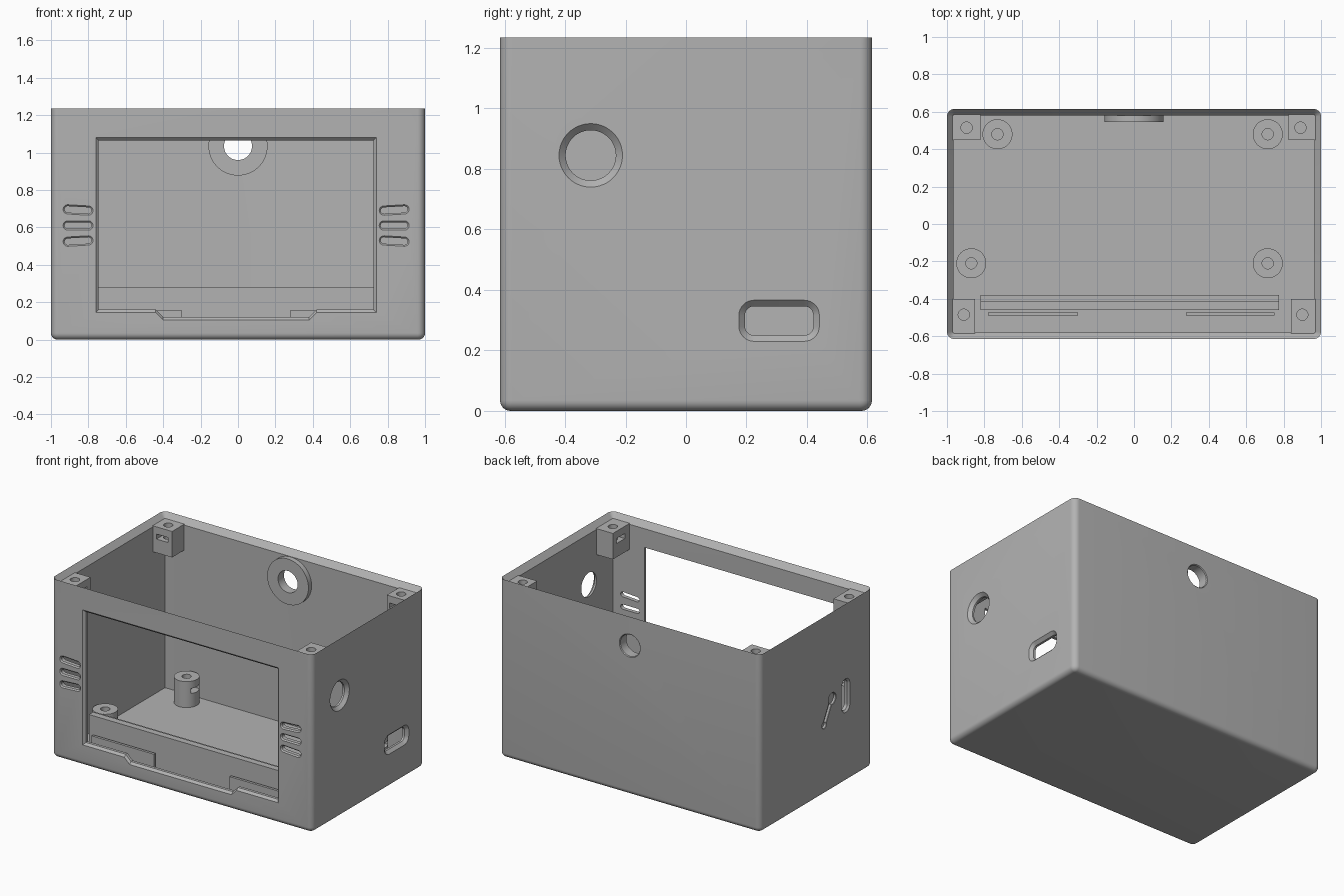
import bpy, bmesh, math

if "Cube" in bpy.data.objects:
    bpy.data.objects.remove(bpy.data.objects["Cube"])

HX, HY, TOP, WALL, FLOOR = 1.0, 0.615, 1.235, 0.035, 0.03

grey = bpy.data.materials.new("enclosure grey")
grey.use_nodes = True
grey.diffuse_color = (0.45, 0.45, 0.45, 1)
grey.node_tree.nodes["Principled BSDF"].inputs["Base Color"].default_value = grey.diffuse_color

# Map (u, v, depth below the surface) onto each side of the box
FRAMES = {
    "front": lambda u, v, d: (u, d - HY, v),
    "back": lambda u, v, d: (u, HY - d, v),
    "right": lambda u, v, d: (HX - d, u, v),
    "left": lambda u, v, d: (d - HX, u, v),
    "up": lambda u, v, d: (u, v, d),
}


def rounded(cx, cy, hx, hy, r, tilt=0, n=8):
    """Return a function giving the rounded rectangle outline at any inset."""
    def outline(e):
        pts = []
        rad = max(r - e, 0.0)
        for k, (sx, sy) in enumerate(((1, 1), (-1, 1), (-1, -1), (1, -1))):
            for i in range(n + 1):
                a = math.pi / 2 * (k + i / n)
                x = sx * (hx - e - rad) + rad * math.cos(a)
                y = sy * (hy - e - rad) + rad * math.sin(a)
                pts.append((cx + x * math.cos(tilt) - y * math.sin(tilt),
                            cy + x * math.sin(tilt) + y * math.cos(tilt)))
        return pts
    return outline


def disc(cx, cy, r):
    return rounded(cx, cy, r, r, r, n=12)


def loft(name, side, outline, stations):
    """Skin the outline through (depth, inset) stations and cap both ends."""
    bm = bmesh.new()
    rings = [[bm.verts.new(FRAMES[side](u, v, d)) for u, v in outline(e)]
             for d, e in stations]
    for a, b in zip(rings, rings[1:]):
        for i in range(len(a)):
            j = (i + 1) % len(a)
            bm.faces.new((a[i], a[j], b[j], b[i]))
    bm.faces.new(rings[0])
    bm.faces.new(rings[-1])
    bmesh.ops.remove_doubles(bm, verts=bm.verts[:], dist=1e-5)
    bmesh.ops.recalc_face_normals(bm, faces=bm.faces[:])
    mesh = bpy.data.meshes.new(name)
    bm.to_mesh(mesh)
    bm.free()
    mesh.materials.append(grey)
    ob = bpy.data.objects.new(name, mesh)
    bpy.context.collection.objects.link(ob)
    return ob


def box(name, x0, x1, y0, y1, z0, z1):
    rect = lambda e: [(x0, y0), (x1, y0), (x1, y1), (x0, y1)]
    return loft(name, "up", rect, [(z0, 0), (z1, 0)])


def opening(side, outline, c, depth=0.08):
    """Cutter with a 45 degree chamfer of size c at the outer surface."""
    return loft("cutter", side, outline, [(-0.01, -0.01), (c, c), (depth, c)])


def cut(ob, cutters):
    for c in cutters:
        c.hide_render = True
        mod = ob.modifiers.new("cut", "BOOLEAN")
        mod.operation, mod.solver, mod.object = "DIFFERENCE", "EXACT", c
    graph = bpy.context.evaluated_depsgraph_get()
    mesh = bpy.data.meshes.new_from_object(ob.evaluated_get(graph))
    ob.modifiers.clear()
    ob.data = mesh
    for c in cutters:
        bpy.data.objects.remove(c)


def smooth(ob):
    bpy.ops.object.select_all(action="DESELECT")
    ob.select_set(True)
    bpy.context.view_layer.objects.active = ob
    bpy.ops.object.shade_smooth_by_angle(angle=math.radians(30))


# Shell: rounded bottom, straight walls, rim sloping inwards, flat floor
fillet = [(WALL * (1 - math.sin(a)), WALL * (1 - math.cos(a)))
          for a in (math.pi / 2 * i / 6 for i in range(7))]
profile = [(z, e) for z, e in reversed(fillet)]
profile = [(WALL * (1 - math.cos(math.pi / 2 * i / 6)),
            WALL * (1 - math.sin(math.pi / 2 * i / 6))) for i in range(7)]
profile += [(TOP, 0), (TOP - 0.04, WALL), (FLOOR, WALL)]
shell = loft("shell", "up", rounded(0, 0, HX, HY, 0.04), profile)


# Display window with a dip along its lower edge
def window(e):
    l, r, b, t, dip = -0.76 + e, 0.74 - e, 0.145 + e, 1.08 - e, 0.105 + e
    return [(l, t), (l, b), (-0.44, b), (-0.40, dip), (0.38, dip), (0.42, b), (r, b), (r, t)]


cutters = [opening("front", window, 0.015)]

# Fanned vents on both sides of the window
for cx, s in ((-0.855, 1), (0.835, -1)):
    for k in (-1, 0, 1):
        cutters.append(opening("front", rounded(cx, 0.61 + 0.083 * k, 0.08, 0.025, 0.025,
                                                -0.06 * k * s), 0.008))

# Round port and cable slot on the right wall, cable hole on the back
cutters.append(opening("right", disc(-0.315, 0.845, 0.105), 0.022))
cutters.append(opening("right", rounded(0.308, 0.298, 0.133, 0.068, 0.05), 0.02))
cutters.append(opening("back", disc(0, 1.035, 0.08), 0.005))

# Upright slot on the left wall
cutters.append(opening("left", rounded(-0.32, 0.6, 0.045, 0.117, 0.045), 0.012))
cut(shell, cutters)

# Slanted tool-shaped recess beside the slot
cut(shell, [opening("left", rounded(-0.125, 0.56, 0.018, 0.09, 0.018, 0.5), 0.003, 0.018)])
cut(shell, [opening("left", disc(-0.172, 0.635, 0.042), 0.003, 0.018)])
cut(shell, [opening("left", disc(-0.085, 0.485, 0.026), 0.003, 0.018)])
smooth(shell)

# Collar round the cable hole, inside the back wall
collar = loft("cable_collar", "back", disc(0, 1.035, 0.158), [(0.03, 0), (0.07, 0)])
cut(collar, [loft("cutter", "back", disc(0, 1.035, 0.075), [(0, 0), (0.1, 0)])])
smooth(collar)

# Corner screw blocks with a screw hole and a nut slot
IX, IY, BT = HX - WALL + 0.01, HY - WALL + 0.01, TOP - 0.035
for name, x0, x1, y0, y1, hx, hy in (
        ("back_left", 0.825, IX, 0.45, IY, 0.89, 0.515),
        ("back_right", -IX, -0.82, 0.45, IY, -0.895, 0.515),
        ("front_left", 0.84, IX, -IY, -0.4, 0.9, -0.485),
        ("front_right", -IX, -0.85, -IY, -0.4, -0.91, -0.485)):
    block = box(name + "_screw_block", x0, x1, y0, y1, 1.02, BT)
    hole = loft("cutter", "up", disc(hx, hy, 0.03), [(1.06, 0), (1.3, 0)])
    if hy > 0:
        slot = box("cutter", hx - 0.045, hx + 0.045, 0.4, hy + 0.045, 1.115, 1.15)
    else:
        inner = -0.8 if hx < 0 else 0.8
        far = hx + math.copysign(0.045, hx)
        slot = box("cutter", min(inner, far), max(inner, far), hy - 0.045, hy + 0.045, 1.115, 1.15)
    cut(block, [hole])
    cut(block, [slot])
    smooth(block)

# Circuit board standoffs with a screw hole and a nut slot
for i, (x, y) in enumerate(((-0.73, 0.48), (0.715, 0.48), (-0.87, -0.21), (0.715, -0.21))):
    post = loft(f"standoff_{i + 1}", "up", disc(x, y, 0.08), [(0.02, 0), (0.21, 0)])
    cut(post, [loft("cutter", "up", disc(x, y, 0.03), [(0.06, 0), (0.3, 0)])])
    cut(post, [box("cutter", x - 0.045, x + 0.1, y - 0.045, y + 0.045, 0.125, 0.16)])
    smooth(post)

# Display support ridge with a lower step behind, and two low guide plates
box("display_ridge", -0.82, 0.775, -0.46, -0.415, 0.02, 0.28)
box("ridge_step", -0.82, 0.775, -0.415, -0.38, 0.02, 0.265)
box("right_guide_plate", -0.78, -0.3, -0.49, -0.472, 0.02, 0.155)
box("left_guide_plate", 0.278, 0.75, -0.49, -0.472, 0.02, 0.155)
